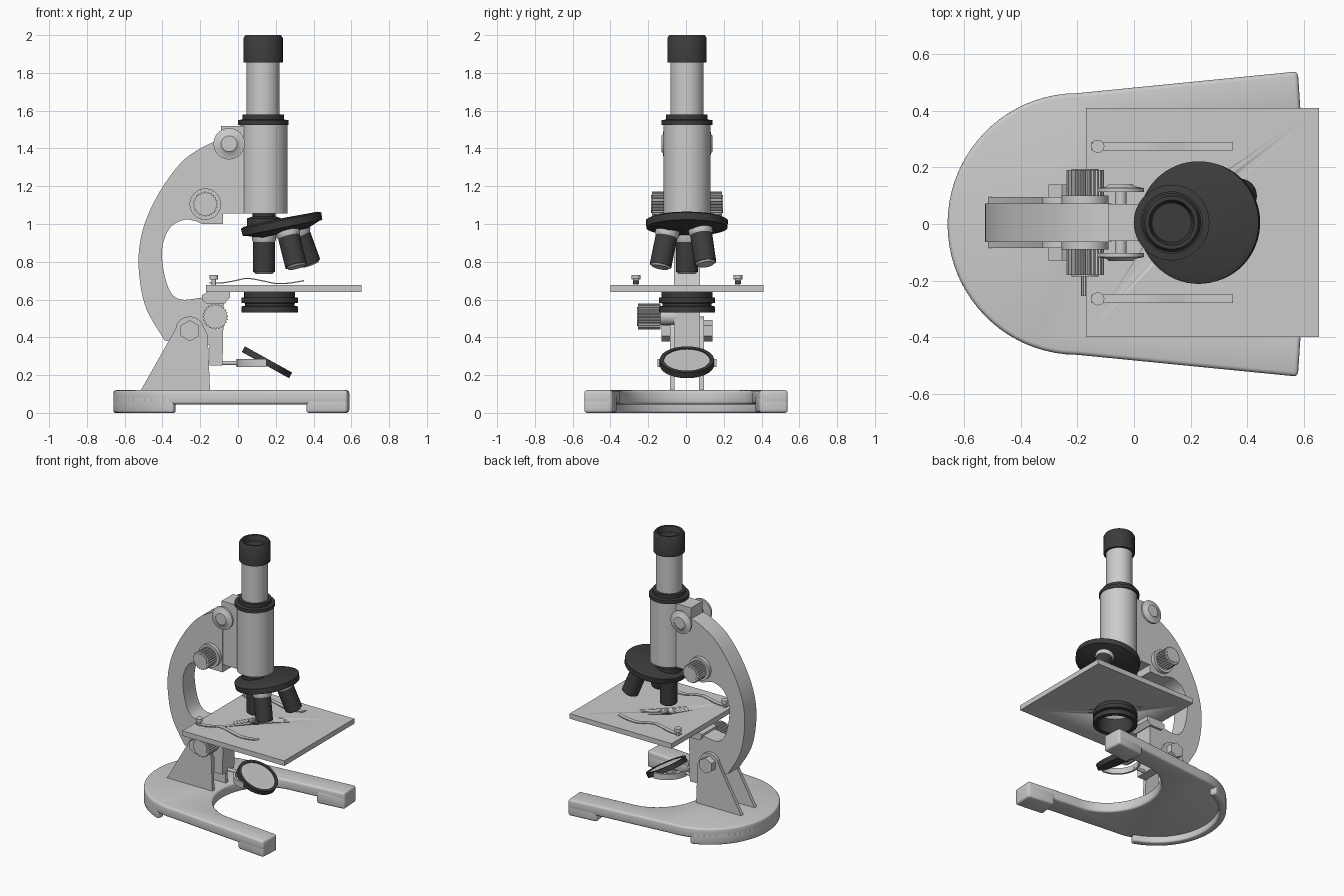
import bpy, bmesh, math
from mathutils import Matrix, Vector

if "Cube" in bpy.data.objects:
    bpy.data.objects.remove(bpy.data.objects["Cube"])

CY = 0.005   # optical axis y
TX = 0.133   # optical axis x


def material(name, c):
    m = bpy.data.materials.new(name)
    m.diffuse_color = (c, c, c, 1)
    m.use_nodes = True
    m.node_tree.nodes["Principled BSDF"].inputs["Base Color"].default_value = m.diffuse_color
    return m


DARK = material("dark_enamel", 0.045)


def finish(name, bm, mat=None, bevel=0, segs=3, matrix=None):
    bmesh.ops.recalc_face_normals(bm, faces=bm.faces)
    if matrix is not None:
        bmesh.ops.transform(bm, matrix=matrix, verts=bm.verts)
    me = bpy.data.meshes.new(name)
    bm.to_mesh(me)
    bm.free()
    ob = bpy.data.objects.new(name, me)
    bpy.context.collection.objects.link(ob)
    if mat:
        me.materials.append(mat)
    bpy.ops.object.select_all(action='DESELECT')
    ob.select_set(True)
    bpy.context.view_layer.objects.active = ob
    if bevel:
        b = ob.modifiers.new("bevel", 'BEVEL')
        b.width, b.segments = bevel, segs
        b.limit_method, b.angle_limit = 'ANGLE', math.radians(40)
        bpy.ops.object.modifier_apply(modifier="bevel")
    bpy.ops.object.shade_smooth_by_angle(angle=math.radians(35))
    return ob


def prism(name, pts, lo, hi, axis='Y', **kw):
    """Extrude a 2D outline: (x, z) along y, or (x, y) along z."""
    place = (lambda p, t: (p[0], t, p[1])) if axis == 'Y' else (lambda p, t: (p[0], p[1], t))
    bm = bmesh.new()
    a = [bm.verts.new(place(p, lo)) for p in pts]
    b = [bm.verts.new(place(p, hi)) for p in pts]
    bm.faces.new(a)
    bm.faces.new(b)
    for i in range(len(pts)):
        j = (i + 1) % len(pts)
        bm.faces.new((a[i], a[j], b[j], b[i]))
    return finish(name, bm, **kw)


def lathe(name, prof, matrix, segs=48, closed=False, mat=None):
    """Revolve an (r, z) profile; open profiles start and end on the axis."""
    bm = bmesh.new()
    rings = []
    for r, z in prof:
        n = 1 if r == 0 else segs
        rings.append([bm.verts.new((r * math.cos(i * math.tau / segs),
                                    r * math.sin(i * math.tau / segs), z)) for i in range(n)])
    for a, b in zip(rings, rings[1:] + (rings[:1] if closed else [])):
        for i in range(segs):
            quad = [a[i % len(a)], a[(i + 1) % segs % len(a)],
                    b[(i + 1) % segs % len(b)], b[i % len(b)]]
            bm.faces.new(list(dict.fromkeys(quad)))
    return finish(name, bm, mat=mat, matrix=matrix)


def cyl(r, z0, z1):
    return [(0, z0), (r, z0), (r, z1), (0, z1)]


def at(x, y, z):
    return Matrix.Translation((x, y, z))


def side(x, z, s):
    """Local z points along y, outwards on side s."""
    return at(x, CY, z) @ Matrix.Rotation(-s * math.pi / 2, 4, 'X')


def arc(cx, cy, rx, ry, a0, a1, n):
    return [(cx + rx * math.cos(math.radians(a0 + (a1 - a0) * i / n)),
             cy + ry * math.sin(math.radians(a0 + (a1 - a0) * i / n))) for i in range(n + 1)]


def spline(p, n=5):
    """Catmull-Rom through the points."""
    p = [Vector(q) for q in p]
    p = [2 * p[0] - p[1]] + p + [2 * p[-1] - p[-2]]
    out = []
    for a, b, c, d in zip(p, p[1:], p[2:], p[3:]):
        for k in range(n):
            t = k / n
            out.append(0.5 * (2 * b + (c - a) * t + (2 * a - 5 * b + 4 * c - d) * t * t
                              + (3 * b - a - 3 * c + d) * t ** 3))
    return out + [p[-2]]


def box(name, x0, x1, y0, y1, z0, z1, **kw):
    return prism(name, [(x0, y0), (x1, y0), (x1, y1), (x0, y1)], z0, z1, 'Z', **kw)


# Horseshoe base: slab, front feet and rear rim
outer = arc(-0.2, 0, 0.46, 0.463, 90, 270, 36)
inner = arc(0.2, 0, 0.32, 0.35, 270, 90, 28)
prism("base", outer + [(0.58, -0.54), (0.59, -0.39)] + inner + [(0.59, 0.39), (0.58, 0.54)],
      0.045, 0.12, 'Z', bevel=0.015)
for s in (1, -1):
    prism("front_foot", [(0.36, s * 0.518), (0.58, s * 0.54), (0.59, s * 0.39), (0.38, s * 0.365)],
          0, 0.09, 'Z', bevel=0.015)
rim = arc(-0.2, 0, 0.46, 0.463, 108, 252, 32)
prism("rear_rim", rim + arc(-0.2, 0, 0.41, 0.413, 252, 108, 32), 0, 0.09, 'Z', bevel=0.012)

# Hinge plates with hex bolts
plate = [(-0.52, 0.11), (-0.325, 0.455)] + arc(-0.255, 0.43, 0.08, 0.08, 150, 40, 8) + \
        [(-0.16, 0.41), (-0.148, 0.11)]
for s in (1, -1):
    prism("hinge_plate", plate, CY + s * 0.065, CY + s * 0.09)
    lathe("hinge_bolt", cyl(0.056, 0.085, 0.135),
          side(-0.255, 0.435, s) @ Matrix.Rotation(math.pi / 6 + math.pi / 3, 4, 'Z')
          @ Matrix.Rotation(0, 4, 'Z'), segs=6)

# C-shaped arm with lower pillar
back = spline([(-0.08, 1.44), (-0.15, 1.425), (-0.28, 1.345), (-0.39, 1.21), (-0.48, 1.04),
               (-0.522, 0.88), (-0.522, 0.72), (-0.485, 0.55), (-0.39, 0.385)])
front = spline([(-0.19, 0.61), (-0.3, 0.60), (-0.36, 0.645), (-0.395, 0.76), (-0.4, 0.88),
                (-0.36, 0.98), (-0.285, 1.022), (-0.225, 1.015), (-0.19, 1.0)])
prism("arm", back + [(-0.27, 0.355), (-0.15, 0.36), (-0.15, 0.25), (-0.082, 0.25), (-0.075, 0.59)]
      + front + [(-0.08, 1.0)], CY - 0.068, CY + 0.068)
box("tube_slide", -0.09, 0.06, CY - 0.065, CY + 0.065, 1.055, 1.52)

# Fine and coarse focus knobs
lathe("upper_axle", cyl(0.021, -0.13, 0.13), side(-0.047, 1.425, 1))
for s in (1, -1):
    lathe("upper_knob", [(0, 0.108), (0.083, 0.108), (0.083, 0.122), (0.05, 0.128),
                         (0.042, 0.136), (0, 0.136)], side(-0.047, 1.425, s))


def knurled(name, x, z, r, y0, y1):
    pts = [(x + (r if i % 4 < 2 else r * 0.9) * math.cos(i * math.tau / 96),
            z + (r if i % 4 < 2 else r * 0.9) * math.sin(i * math.tau / 96)) for i in range(96)]
    return prism(name, pts, y0, y1)


for s in (1, -1):
    lathe("lower_flange", cyl(0.083, 0.06, 0.095), side(-0.173, 1.105, s))
    knurled("lower_knob", -0.173, 1.105, 0.066, CY + s * 0.09, CY + s * 0.186)
    lathe("lower_knob_cap", cyl(0.048, 0.18, 0.19), side(-0.173, 1.105, s))
knurled("tilt_knob", -0.12, 0.51, 0.068, -0.255, -0.135)
lathe("tilt_knob_cap", cyl(0.05, 0.25, 0.265), side(-0.12, 0.51, -1))
lathe("tilt_knob_axle", cyl(0.045, 0.05, 0.15), side(-0.12, 0.51, -1))

# Body tube, collar, draw tube and hollow eyepiece
lathe("body_tube", cyl(0.124, 1.055, 1.54), at(0.14 - 0.002, CY, 0))
lathe("collar", [(0, 1.525), (0.134, 1.525), (0.134, 1.55), (0.11, 1.553), (0.11, 1.58), (0, 1.58)],
      at(TX, CY, 0), mat=DARK)
lathe("draw_tube", cyl(0.088, 1.55, 1.88), at(TX, CY, 0))
lathe("eyepiece", [(0, 1.855), (0.104, 1.855), (0.104, 1.985), (0.094, 2.0), (0.08, 2.0),
                   (0.07, 1.96), (0, 1.96)], at(TX, CY, 0), mat=DARK)

# Tilted turret with three objectives
lathe("turret_neck", [(0, 0.97), (0.09, 0.97), (0.09, 1.03), (0.06, 1.04), (0.06, 1.06), (0, 1.06)],
      at(TX + 0.005, CY, 0), mat=DARK)
TILT = math.radians(11.5)
turret = at(0.232, CY, 1.0) @ Matrix.Rotation(-TILT, 4, 'Y')
lathe("turret", [(0, -0.05), (0.13, -0.05), (0.195, -0.024), (0.215, -0.02), (0.217, 0.018),
                 (0.2, 0.026), (0, 0.03)], turret, segs=64, mat=DARK)
for ang in (180, 43, -78):
    m = turret @ Matrix.Rotation(math.radians(ang), 4, 'Z') @ at(0.1, 0, -0.02) \
        @ Matrix.Rotation(-TILT, 4, 'Y')
    lathe("objective_ring", [(0, 0), (0.064, 0), (0.064, -0.045), (0.056, -0.06), (0, -0.06)], m, 32)
    lathe("objective", cyl(0.058, -0.215, -0.055), m, 32, mat=DARK)
    lathe("objective_tip", [(0, -0.225), (0.045, -0.225), (0.054, -0.214), (0, -0.214)], m, 32)

# Stage with light hole, and its bracket
stage = box("stage", -0.17, 0.655, -0.4, 0.41, 0.64, 0.677)
cutter = lathe("hole_cutter", cyl(0.052, 0.6, 0.7), at(TX + 0.01, CY, 0))
mod = stage.modifiers.new("hole", 'BOOLEAN')
mod.operation, mod.object = 'DIFFERENCE', cutter
bpy.context.view_layer.objects.active = stage
bpy.ops.object.modifier_apply(modifier="hole")
bpy.data.objects.remove(cutter)
prism("stage_bracket", [(-0.17, 0.58), (-0.07, 0.58), (-0.043, 0.61), (-0.043, 0.645),
                        (-0.15, 0.645), (-0.19, 0.625), (-0.19, 0.6)], CY - 0.085, CY + 0.085)

# Condenser rings below the stage
lathe("condenser", [(0.135, 0.642), (0.135, 0.612), (0.149, 0.61), (0.149, 0.582), (0.13, 0.58),
                    (0.13, 0.566), (0.149, 0.564), (0.149, 0.532), (0.118, 0.532), (0.118, 0.642)],
      at(0.168, CY, 0), closed=True, mat=DARK)

# Spring clips and their pins
wave = spline([(-0.15, 0.692), (-0.08, 0.692), (-0.02, 0.702), (0.05, 0.715), (0.13, 0.702),
               (0.2, 0.688), (0.27, 0.69), (0.35, 0.703)], 4)
strip = wave + [p - Vector((0, 0.006)) for p in reversed(wave)]
for y in (0.275, -0.265):
    prism("stage_clip", strip, y - 0.015, y + 0.015)
    lathe("clip_pin", [(0, 0.67), (0.012, 0.67), (0.012, 0.705), (0.023, 0.707), (0.023, 0.73),
                       (0, 0.73)], at(-0.128, y, 0), 24)

# Mirror on a half-ring fork
mirror = at(0.153, CY, 0.267) @ Matrix.Rotation(math.radians(29), 4, 'Y')
lathe("mirror_frame", [(0, -0.016), (0.143, -0.016), (0.143, 0.018), (0.122, 0.018), (0.122, 0.01),
                       (0, 0.01)], mirror, mat=DARK)
lathe("mirror_glass", cyl(0.121, 0, 0.013), mirror)
prism("mirror_fork", arc(0.15, CY, 0.157, 0.157, 90, 270, 24) + arc(0.15, CY, 0.144, 0.144, 270, 90, 24),
      0.243, 0.285, 'Z')
lathe("mirror_rod", cyl(0.011, -0.1, 0.01), at(0, CY, 0.264) @ Matrix.Rotation(math.pi / 2, 4, 'Y'), 20)
